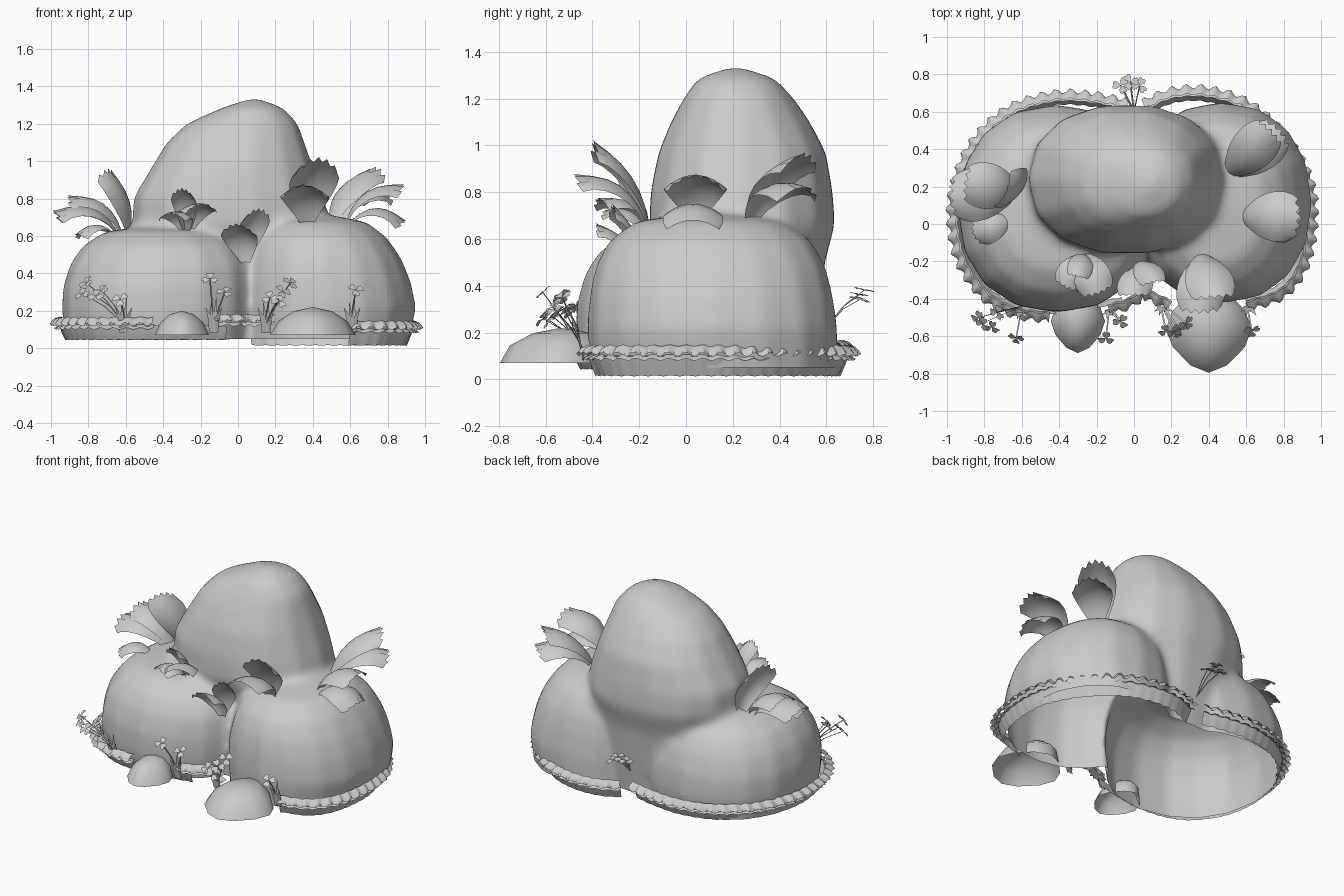
import bpy, bmesh, math, random
from mathutils import Vector as V

if "Cube" in bpy.data.objects:
    bpy.data.objects.remove(bpy.data.objects["Cube"])
random.seed(4)

grey = bpy.data.materials.new("stone grey")
grey.diffuse_color = (0.6, 0.6, 0.6, 1)
grey.use_nodes = True
grey.node_tree.nodes["Principled BSDF"].inputs["Base Color"].default_value = grey.diffuse_color


def make(name, verts, faces, angle=60):
    me = bpy.data.meshes.new(name)
    me.from_pydata([tuple(v) for v in verts], [], faces)
    me.materials.append(grey)
    ob = bpy.data.objects.new(name, me)
    bpy.context.collection.objects.link(ob)
    bm = bmesh.new()
    bm.from_mesh(me)
    bmesh.ops.recalc_face_normals(bm, faces=bm.faces)
    bm.to_mesh(me)
    bm.free()
    bpy.ops.object.select_all(action='DESELECT')
    ob.select_set(True)
    bpy.context.view_layer.objects.active = ob
    bpy.ops.object.shade_smooth_by_angle(angle=math.radians(angle))
    return ob


def grid_faces(rows, cols, start=0, wrap=False):
    out = []
    for i in range(rows - 1):
        for j in range(cols if wrap else cols - 1):
            k = (j + 1) % cols
            a, b = start + i * cols, start + (i + 1) * cols
            out.append((a + j, a + k, b + k, b + j))
    return out


def boulder(name, rings, top, sides=16, power=2.2, closed=True):
    """Domed stone; each ring is z, x min, x max, y min, y max."""
    verts = []
    for z, x0, x1, y0, y1 in rings:
        for k in range(sides):
            a = math.tau * k / sides
            c, s = math.cos(a), math.sin(a)
            c = math.copysign(abs(c) ** (2 / power), c)
            s = math.copysign(abs(s) ** (2 / power), s)
            verts.append(((x0 + x1) / 2 + (x1 - x0) / 2 * c,
                          (y0 + y1) / 2 + (y1 - y0) / 2 * s, z))
    faces = grid_faces(len(rings), sides, wrap=True)
    base = (len(rings) - 1) * sides
    verts.append(top)
    faces += [(base + k, base + (k + 1) % sides, len(verts) - 1) for k in range(sides)]
    if closed:
        faces.append(tuple(range(sides)))
    return make(name, verts, faces, 80)


# Three large boulders, each carried below the cut height
rocks = [
    boulder("left_boulder", [(-.1, -.90, .10, -.44, .61), (.05, -.92, .10, -.455, .62),
            (.18, -.945, .12, -.475, .64), (.32, -.94, .12, -.47, .63), (.45, -.90, .10, -.435, .59),
            (.55, -.83, .04, -.37, .53), (.625, -.71, -.10, -.25, .42)], (-.42, .1, .66)),
    boulder("right_boulder", [(-.1, .0, .90, -.40, .64), (.05, .0, .92, -.41, .65),
            (.22, -.01, .955, -.425, .65), (.36, .0, .925, -.415, .63), (.48, .03, .875, -.39, .60),
            (.59, .08, .80, -.335, .54), (.675, .18, .69, -.22, .42)], (.45, .1, .72)),
    boulder("tall_boulder", [(-.1, -.28, .32, .1, .54), (.06, -.30, .32, .1, .55), (.3, -.36, .36, .02, .58),
            (.5, -.5, .44, -.10, .60), (.66, -.57, .495, -.165, .645), (.8, -.565, .465, -.16, .635),
            (.97, -.465, .405, -.125, .605), (1.1, -.385, .36, -.07, .535), (1.2, -.28, .325, -.015, .465),
            (1.285, -.09, .245, .045, .385)], (.09, .21, 1.345), 14)]

# Fuse the boulders into one skin with soft valleys, then open the bottom
bpy.ops.object.select_all(action='DESELECT')
for r in rocks:
    r.select_set(True)
bpy.context.view_layer.objects.active = rocks[0]
bpy.ops.object.join()
rock = bpy.context.view_layer.objects.active
rock.name = "fused_boulders"
m = rock.modifiers.new("fuse", 'REMESH')
m.mode, m.voxel_size = 'VOXEL', .022
m = rock.modifiers.new("soften", 'SMOOTH')
m.factor, m.iterations = .5, 20
fused = bpy.data.meshes.new_from_object(rock.evaluated_get(bpy.context.evaluated_depsgraph_get()))
rock.modifiers.clear()
rock.data = fused
fused.materials.clear()
fused.materials.append(grey)
bm = bmesh.new()
bm.from_mesh(fused)
bmesh.ops.bisect_plane(bm, geom=bm.verts[:] + bm.edges[:] + bm.faces[:], plane_co=(0, 0, .05),
                       plane_no=(0, 0, 1), clear_inner=True)
for f in bm.faces:
    f.smooth = True
    f.material_index = 0
bm.to_mesh(fused)
bm.free()

# Two small stones in front
for name, x, y, w, d, h in [("small_stone_left", -.30, -.52, .145, .17, .13),
                            ("small_stone_right", .40, -.56, .23, .235, .15)]:
    boulder(name, [(.07, x - w, x + w, y - d, y + d),
                   (.07 + h * .5, x - w * .8, x + w * .8, y - d * .82, y + d),
                   (.07 + h * .85, x - w * .45, x + w * .45, y - d * .4, y + d * .7)],
            (x, y + d * .1, .07 + h), 12, 1.6, False)


def smooth_path(pts, step=.018):
    """Catmull-Rom path sampled at even steps."""
    p = [V(q) for q in pts]
    p = [2 * p[0] - p[1]] + p + [2 * p[-1] - p[-2]]
    out = []
    for i in range(1, len(p) - 2):
        a, b, c, d = p[i - 1:i + 3]
        n = max(2, round((c - b).length / step))
        for k in range(n):
            t = k / n
            out.append(.5 * (2 * b + (c - a) * t + (2 * a - 5 * b + 4 * c - d) * t * t
                             + (3 * b - a - 3 * c + d) * t ** 3))
    return out + [p[-2]]


def frill(name, pts, rows, wave, sign):
    """Pleated strip round a path; rows are (outward offset, height)."""
    path = smooth_path(pts)
    verts = []
    for r, (off, z) in enumerate(rows):
        f = wave * (.4 + .6 * r / (len(rows) - 1))
        for i, p in enumerate(path):
            t = (path[min(i + 1, len(path) - 1)] - path[max(i - 1, 0)]).normalized()
            n = V((t.y, -t.x)) * sign
            a = i * math.tau / 4 + .4
            q = p + n * (off + f * math.sin(a))
            verts.append((q.x, q.y, z + f * .7 * math.sin(a + .8)))
    make(name, verts, grid_faces(len(rows), len(path)), 40)


# Moss frills and skirts round the foot of the boulders
left = [(-.04, .62), (-.2, .655), (-.42, .665), (-.66, .59), (-.84, .42), (-.935, .2), (-.95, 0),
        (-.905, -.2), (-.785, -.37), (-.63, -.455), (-.45, -.48)]
right = [(.06, .62), (.2, .68), (.38, .69), (.59, .625), (.78, .46), (.905, .25), (.935, .04),
         (.895, -.2), (.785, -.355), (.6, -.42)]
middle = [(-.14, -.44), (-.04, -.41), (.05, -.36), (.14, -.39), (.2, -.42)]
for name, pts, z, sign in [("left", left, .115, 1), ("right", right, .095, -1),
                           ("middle", middle, .13, 1)]:
    frill(name + "_frill_upper", pts, [(.0, z + .05), (.025, z + .038), (.043, z + .012)], .014, sign)
    frill(name + "_frill_lower", pts, [(-.01, z + .01), (.012, z), (.025, z - .01)], .008, sign)
frill("left_skirt", left + [(-.3, -.47), (-.06, -.42)], [(.0, .12), (-.012, .08), (-.03, .045)], .003, 1)
frill("right_skirt", right, [(.0, .10), (-.015, .06), (-.035, .015)], .003, -1)


def leaf(base, tip, width, arch=.08, across=None):
    """Broad cupped leaf with a toothed blunt tip."""
    b, t = V(base), V(tip)
    d = t - b
    side = V(across).normalized() if across else d.cross(V((0, 0, 1))).normalized()
    up = side.cross(d).normalized()
    if up.z < 0:
        up = -up
    cols, rows = 11, 7
    prof = [.25, .52, .76, .92, 1, 1, .88]
    verts = []
    for i in range(rows):
        u = i / (rows - 1)
        for j in range(cols):
            s = j / (cols - 1) * 2 - 1
            tooth = (.035 if j % 2 else -.035) * (u > .99)
            along = u * (1 - .14 * s * s * u) + tooth
            verts.append(b + d * along + side * (s * width * .56 * prof[i])
                         + up * (arch * 4 * u * (1 - u) - width * .2 * s * s * prof[i]))
    make("broad_leaf", verts, grid_faces(rows, cols), 60)


# Leaf clusters on top of the boulders
for args in [
    # left end
    ((-.58, .24, .63), (-.69, .16, .95), .21, .04, (.5, 1, 0)),
    ((-.62, .18, .62), (-.90, .22, .81), .22, .07),
    ((-.64, .16, .62), (-.98, .15, .73), .25, .08),
    ((-.66, .02, .61), (-.86, -.05, .61), .15, .05),
    # right end, back and front
    ((.50, .27, .68), (.73, .50, .96), .21, .06),
    ((.52, .27, .68), (.78, .50, .82), .22, .08),
    ((.58, .04, .69), (.88, .04, .87), .24, .07),
    ((.60, .03, .68), (.89, .03, .68), .23, .07),
    # above the right boulder
    ((.36, -.16, .67), (.43, -.39, 1.01), .23, .05, (1, .1, 0)),
    ((.37, -.17, .67), (.35, -.47, .87), .23, .07, (1, 0, 0)),
    # above the left boulder
    ((-.27, -.16, .63), (-.30, -.28, .85), .12, .04),
    ((-.27, -.16, .63), (-.19, -.37, .77), .18, .06),
    ((-.28, -.17, .63), (-.36, -.34, .72), .16, .05),
    # in the front valley
    ((.03, -.20, .47), (.11, -.31, .74), .14, .04, (1, .2, 0)),
    ((.04, -.22, .46), (-.01, -.38, .66), .17, .05, (1, 0, 0)),
]:
    leaf(*args)


def clover(root, head, size=.045):
    """Three heart-shaped leaflets on a thin bent stem."""
    r, h = V(root), V(head)
    verts, faces = [], []
    w = V((.004, .003, 0))
    mid = (r + h) / 2 + V((0, 0, .02))
    for p in (r, mid, h):
        verts += [p - w, p + w]
    faces += grid_faces(3, 2)
    n = ((h - r).normalized() + V((random.uniform(-.4, .4), -.5, .3))).normalized()
    x = n.orthogonal().normalized()
    y = n.cross(x)
    turn = random.uniform(0, 2)
    for k in range(3):
        a = turn + k * math.tau / 3
        o = x * math.cos(a) + y * math.sin(a)
        s = y * math.cos(a) - x * math.sin(a)
        shape = [(0, 0, 0), (.45, .42, .15), (.85, .45, .1), (1, .22, 0), (.85, 0, .1),
                 (1, -.22, 0), (.85, -.45, .1), (.45, -.42, .15)]
        i = len(verts)
        verts += [h + (o * u + s * v + n * q) * size for u, v, q in shape]
        faces += [(i, i + 1, i + 2, i + 3, i + 4), (i, i + 4, i + 5, i + 6, i + 7)]
    make("clover_sprig", verts, faces, 30)


# Clover sprigs round the foot
for root, heads in [
    ((-.60, -.44, .12), [(-.81, -.53, .35), (-.73, -.47, .31), (-.63, -.61, .26),
                         (-.76, -.55, .28), (-.83, -.50, .29)]),
    ((-.13, -.44, .1), [(-.15, -.61, .37), (-.07, -.52, .30)]),
    ((.14, -.42, .1), [(.17, -.57, .27), (.24, -.56, .30), (.28, -.53, .35), (.22, -.58, .25)]),
    ((.60, -.42, .1), [(.63, -.57, .31)]),
    ((.0, .60, .22), [(-.07, .74, .36), (-.02, .76, .38), (.03, .74, .34)]),
]:
    for h in heads:
        clover(root, h)

# Grass blades beside the stones
for x, y in [(-.61, -.46), (-.13, -.46), (.15, -.44), (.61, -.44)]:
    verts, faces = [], []
    for k in range(4):
        bx = x + (k - 1.5) * .012
        top = V((bx + (k - 1.5) * .018, y - .03 - .02 * (k % 2), .22 + .03 * (k % 3)))
        i = len(verts)
        verts += [(bx - .006, y, .08), (bx + .006, y + .005, .08),
                  (bx + .012, y - .015, .16), top, (bx - .012, y - .02, .16)]
        faces.append((i, i + 1, i + 2, i + 3, i + 4))
    make("grass_tuft", verts, faces, 30)
